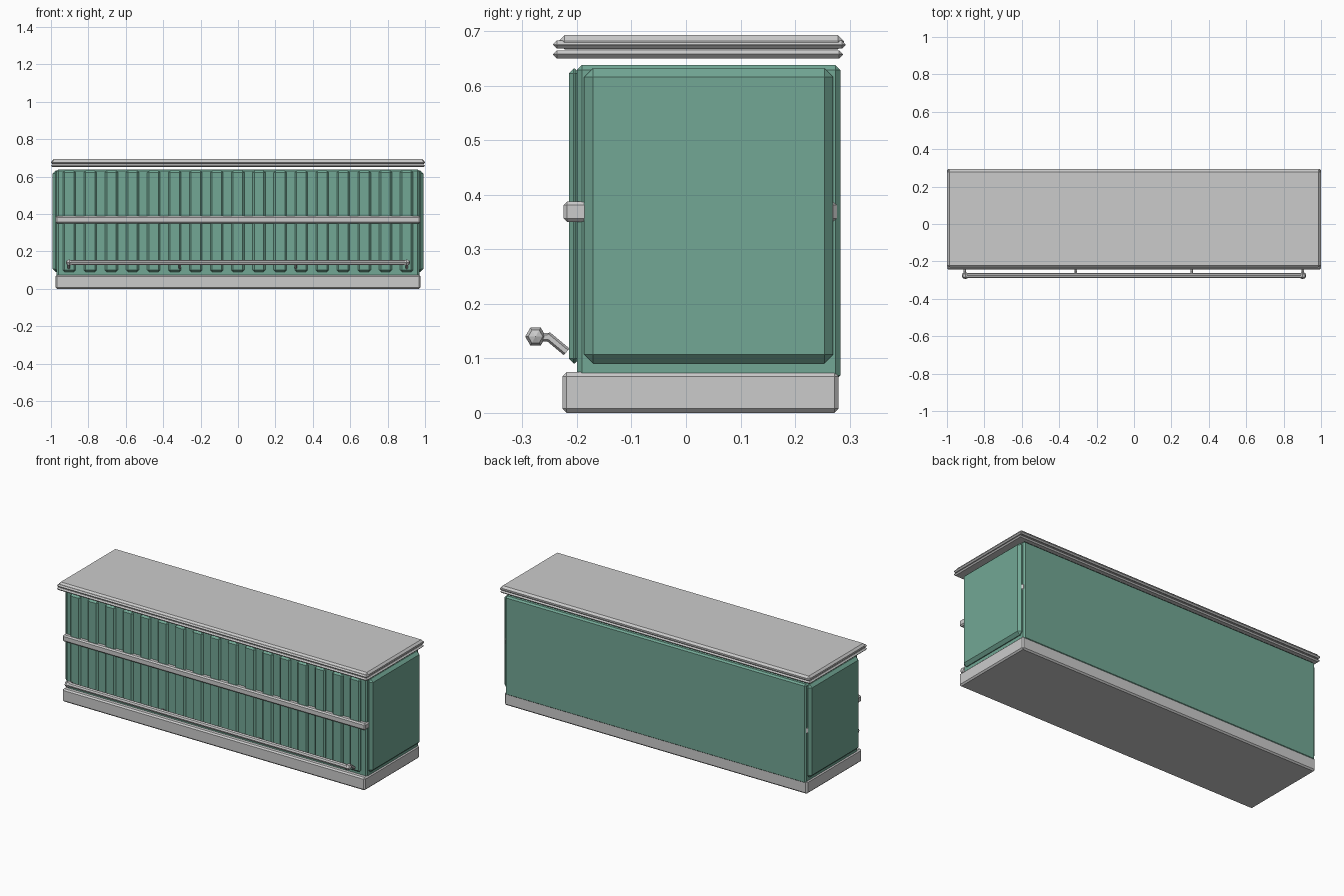
import bpy, bmesh
from mathutils import Vector, Matrix
from math import pi

if "Cube" in bpy.data.objects:
    bpy.data.objects.remove(bpy.data.objects["Cube"])

green = bpy.data.materials.new("green_paint")
green.diffuse_color = (0.17, 0.39, 0.30, 1)
green.use_nodes = True
green.node_tree.nodes["Principled BSDF"].inputs["Base Color"].default_value = green.diffuse_color


def finish(name, bm, mat=None):
    bmesh.ops.recalc_face_normals(bm, faces=bm.faces)
    me = bpy.data.meshes.new(name)
    bm.to_mesh(me)
    bm.free()
    if mat:
        me.materials.append(mat)
    ob = bpy.data.objects.new(name, me)
    bpy.context.collection.objects.link(ob)
    return ob


def box(name, x, y, z, bevel, mat=None):
    """Chamfered box from (min, max) ranges."""
    bm = bmesh.new()
    bmesh.ops.create_cube(bm, size=1)
    for v in bm.verts:
        v.co = [r[0] + (c + 0.5) * (r[1] - r[0]) for c, r in zip(v.co, (x, y, z))]
    bmesh.ops.bevel(bm, geom=bm.edges[:], offset=bevel, segments=1, affect='EDGES')
    return finish(name, bm, mat)


def rod(name, a, b, r, sides):
    a, b = Vector(a), Vector(b)
    bm = bmesh.new()
    m = Matrix.Translation((a + b) / 2) @ (b - a).to_track_quat('Z', 'Y').to_matrix().to_4x4()
    bmesh.ops.create_cone(bm, cap_ends=True, segments=sides, radius1=r, radius2=r,
                          depth=(b - a).length, matrix=m)
    return finish(name, bm)


# plinth, cabinet and middle band
box("plinth", (-0.976, 0.976), (-0.227, 0.28), (0, 0.075), 0.008)
box("cabinet", (-0.97, 0.97), (-0.2, 0.283), (0.06, 0.638), 0.009, green)
box("middle_band", (-0.976, 0.976), (-0.225, 0.277), (0.35, 0.388), 0.007)

# raised end panels
for side, x in (("left", (-0.991, -0.95)), ("right", (0.95, 0.991))):
    box(side + "_end_panel", x, (-0.187, 0.27), (0.091, 0.632), 0.016, green)

# vertical front slats
for i in range(17):
    cx = -0.902 + i * 0.1127
    box(f"front_slat_{i + 1}", (cx - 0.034, cx + 0.034), (-0.215, -0.195), (0.091, 0.632), 0.009, green)

# layered counter top
box("lower_trim", (-1, 1), (-0.244, 0.288), (0.65, 0.665), 0.007)
box("upper_trim", (-1, 1), (-0.244, 0.293), (0.668, 0.683), 0.007)
box("counter_top", (-0.997, 0.997), (-0.234, 0.29), (0.667, 0.693), 0.011)

# foot rail with rounded end knobs
rod("foot_rail", (-0.905, -0.276, 0.14), (0.905, -0.276, 0.14), 0.014, 8)
for side, x in (("left", -0.902), ("right", 0.902)):
    bm = bmesh.new()
    bmesh.ops.create_uvsphere(bm, u_segments=6, v_segments=4, radius=0.019,
                              matrix=Matrix.Translation((x, -0.276, 0.14)) @ Matrix.Rotation(pi / 2, 4, 'Y'))
    finish(side + "_rail_knob", bm)

# angled rail brackets
for i, x in enumerate((-0.904, -0.312, 0.309, 0.902)):
    rod(f"bracket_arm_{i + 1}", (x, -0.276, 0.139), (x, -0.25, 0.139), 0.008, 6)
    rod(f"bracket_leg_{i + 1}", (x, -0.255, 0.142), (x, -0.219, 0.112), 0.008, 6)
